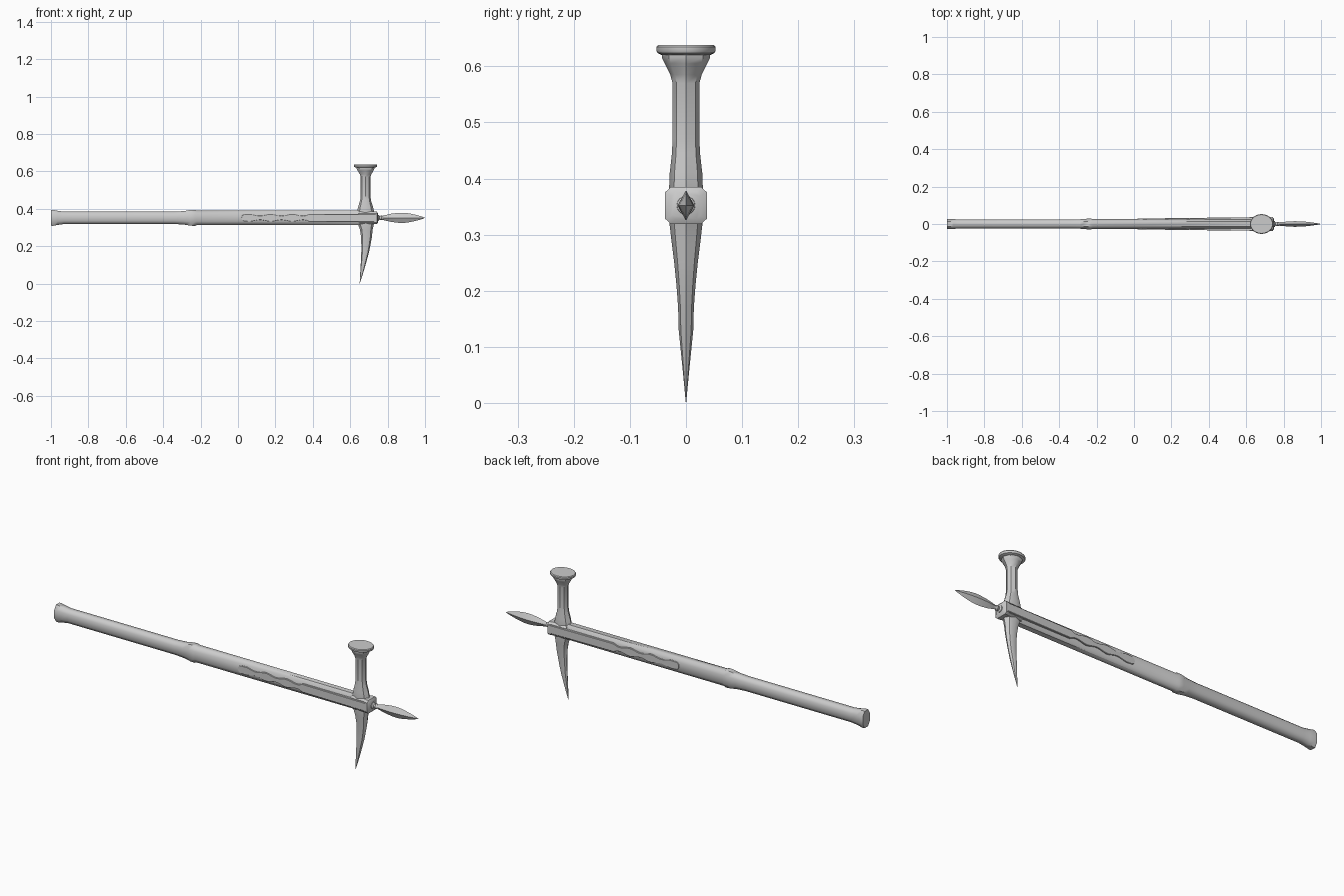
import bpy, bmesh, math

if "Cube" in bpy.data.objects:
    bpy.data.objects.remove(bpy.data.objects["Cube"])

ZC = 0.352   # height of the shaft axis
HX = 0.682   # x position of the hammer head


def finish(name, bm, angle):
    bmesh.ops.recalc_face_normals(bm, faces=bm.faces)
    me = bpy.data.meshes.new(name)
    bm.to_mesh(me)
    bm.free()
    ob = bpy.data.objects.new(name, me)
    bpy.context.collection.objects.link(ob)
    bpy.ops.object.select_all(action='DESELECT')
    bpy.context.view_layer.objects.active = ob
    ob.select_set(True)
    bpy.ops.object.shade_smooth_by_angle(angle=math.radians(angle))
    return ob


def ngon(n, turn=0.0):
    return [(math.cos(2 * math.pi * (i + turn) / n),
             math.sin(2 * math.pi * (i + turn) / n)) for i in range(n)]


def chamfered(c):
    return [(1, c), (c, 1), (-c, 1), (-1, c), (-1, -c), (-c, -1), (c, -1), (1, -c)]


def loft(name, section, rings, place, angle=35):
    """rings: (position, half size a, half size b, offset of a)."""
    bm = bmesh.new()
    loops = [[bm.verts.new(place(t, off + u * a, v * b)) for u, v in section]
             for t, a, b, off in rings]
    n = len(section)
    for p, q in zip(loops, loops[1:]):
        for i in range(n):
            bm.faces.new((p[i], p[(i + 1) % n], q[(i + 1) % n], q[i]))
    bm.faces.new(loops[0])
    bm.faces.new(loops[-1])
    return finish(name, bm, angle)


def along_x(t, z, y):
    return (t, y, ZC + z)


def along_z(t, x, y):
    return (HX + x, y, t)


OCT = chamfered(0.5)

# shaft with flared butt and grip collar
loft("shaft", OCT, [
    (-1.0, .042, .027, 0), (-.99, .043, .028, 0), (-.965, .038, .026, 0),
    (-.93, .033, .024, 0), (-.34, .033, .024, 0), (-.29, .036, .025, 0),
    (-.255, .042, .028, 0), (-.23, .043, .029, 0), (-.22, .039, .026, 0),
    (.70, .038, .026, 0)], along_x, 55)

# head socket with bevelled front collar
loft("head_socket", chamfered(0.72), [
    (.645, .030, .030, 0), (.652, .033, .033, 0), (.722, .033, .033, 0),
    (.728, .033, .037, 0), (.742, .033, .037, 0), (.749, .024, .026, 0)], along_x)

# hammer arm: swollen base, octagonal neck, flared head
loft("hammer_arm", ngon(8, 0), [
    (.36, .050, .029, 0), (.385, .046, .030, 0), (.41, .040, .029, 0),
    (.445, .029, .025, 0), (.47, .026, .024, 0), (.57, .026, .024, 0),
    (.585, .031, .028, 0), (.605, .043, .038, 0), (.615, .048, .043, 0),
    (.624, .048, .043, 0)], along_z, 40)

# striking face
loft("striking_face", ngon(24), [
    (.620, .050, .043, 0), (.624, .060, .051, 0), (.628, .062, .053, 0),
    (.634, .062, .053, 0), (.638, .059, .050, 0)], along_z)

# curved beak below
loft("beak", ngon(8, 0), [
    (.345, .050, .029, 0), (.316, .042, .029, .002), (.29, .034, .026, .004),
    (.25, .029, .021, .005), (.21, .025, .017, .002), (.17, .021, .014, -.002),
    (.13, .016, .013, -.008), (.09, .012, .009, -.015), (.05, .007, .005, -.022),
    (.002, .0005, .0005, -.031)], along_z, 40)

# front spike: turned neck and leaf blade
loft("spike_neck", ngon(16), [
    (.74, .018, .018, 0), (.752, .016, .016, 0), (.757, .009, .009, 0),
    (.768, .013, .012, 0), (.775, .009, .009, 0), (.79, .009, .008, 0)], along_x)
loft("spike_blade", ngon(4), [
    (.765, .008, .008, 0), (.785, .014, .010, 0), (.82, .022, .013, 0),
    (.86, .027, .015, 0), (.89, .027, .014, 0), (.92, .023, .012, 0),
    (.955, .015, .008, 0), (.98, .008, .004, 0), (1.0, .0005, .0005, 0)], along_x)

# side straps with wavy tails, rising outward toward the head
xs, half = [], []
for i in range(7):
    a = math.pi / 2 * i / 6
    xs.append(.02 + .02 * (1 - math.cos(a)))
    half.append(.003 + .017 * math.sin(a))
for i in range(1, 31):
    x = .04 + .32 * i / 30
    xs.append(x)
    half.append(.016 + .005 * math.cos((x - .06) / .115 * 2 * math.pi))
xs += [.38, .735]
half += [.021, .021]
for side, label in ((-1, "front"), (1, "back")):
    bm = bmesh.new()
    rows = []
    for x, h in zip(xs, half):
        y = .029 + .0085 * (x - .02) / .715
        rows.append([bm.verts.new((x, side * yy, ZC + zz)) for yy, zz in
                     ((.015, -h), (y - .0015, -h), (y, -h * .9),
                      (y, h * .9), (y - .0015, h), (.015, h))])
    for p, q in zip(rows, rows[1:]):
        for i in range(6):
            bm.faces.new((p[i], p[(i + 1) % 6], q[(i + 1) % 6], q[i]))
    bm.faces.new(rows[0])
    bm.faces.new(rows[-1])
    finish("side_strap_" + label, bm, 35)
